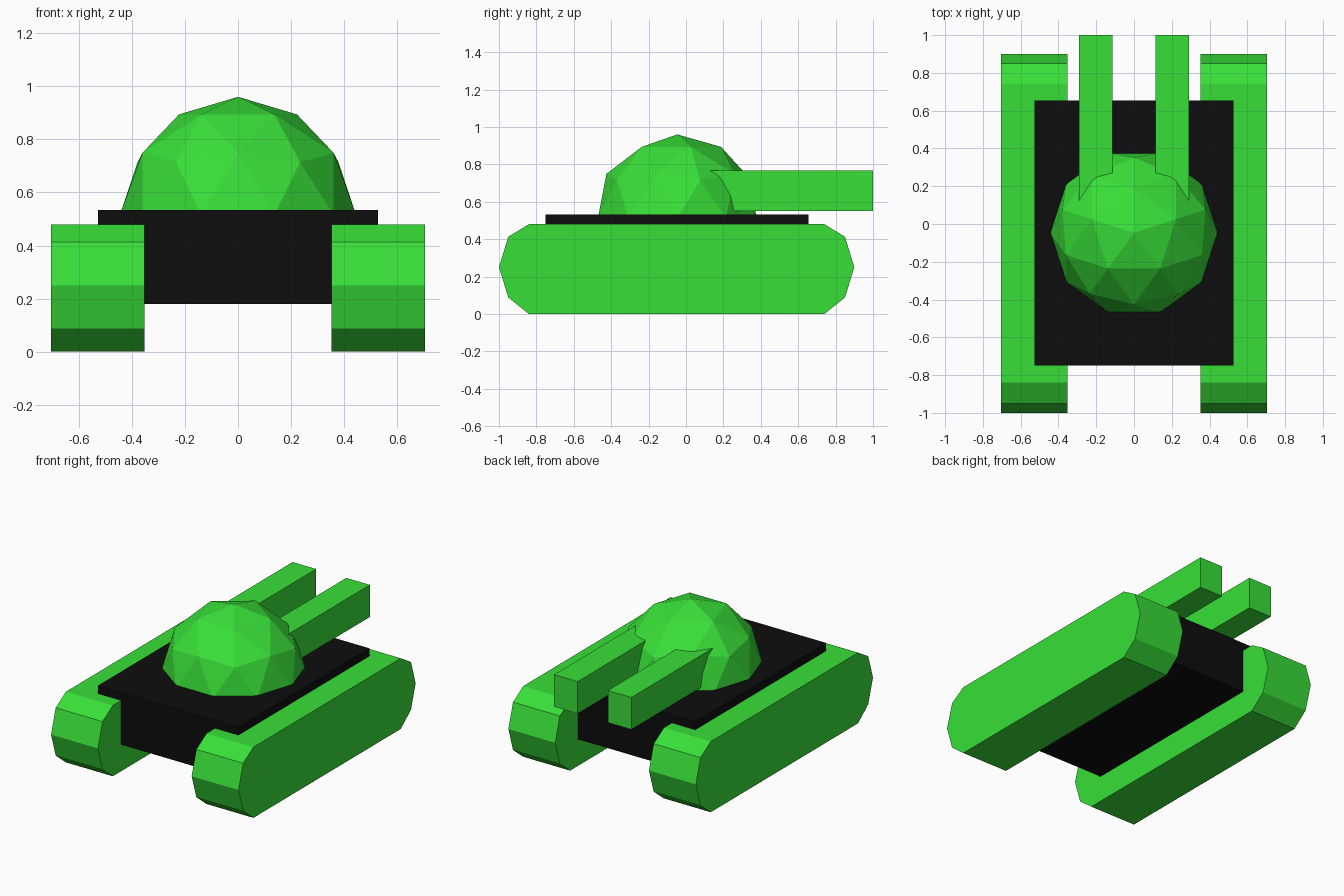
import bpy, bmesh, math
from mathutils import Matrix

if "Cube" in bpy.data.objects:
    bpy.data.objects.remove(bpy.data.objects["Cube"])


def material(name, rgb):
    m = bpy.data.materials.new(name)
    m.diffuse_color = (*rgb, 1.0)
    m.use_nodes = True
    m.node_tree.nodes["Principled BSDF"].inputs["Base Color"].default_value = m.diffuse_color
    return m


GREEN = material("bright green", (0.04, 0.74, 0.04))
BLACK = material("black", (0.004, 0.004, 0.004))


def add_object(name, bm, mat):
    bmesh.ops.recalc_face_normals(bm, faces=bm.faces)
    mesh = bpy.data.meshes.new(name)
    bm.to_mesh(mesh)
    bm.free()
    mesh.materials.append(mat)
    ob = bpy.data.objects.new(name, mesh)
    bpy.context.collection.objects.link(ob)
    return ob


def box(name, lo, hi, mat):
    bm = bmesh.new()
    bmesh.ops.create_cube(bm, size=1)
    for v in bm.verts:
        v.co = [(a + b) / 2 + c * (b - a) for a, b, c in zip(lo, hi, v.co)]
    return add_object(name, bm, mat)


def extruded_x(name, profile, x0, x1, mat):
    bm = bmesh.new()
    face = bm.faces.new([bm.verts.new((x0, y, z)) for y, z in profile])
    ext = bmesh.ops.extrude_face_region(bm, geom=[face])
    # the starting face stays as the closing cap
    for g in ext["geom"]:
        if isinstance(g, bmesh.types.BMVert):
            g.co.x = x1
    if not face.is_valid or len(bm.faces) < len(profile) + 2:
        bmesh.ops.holes_fill(bm, edges=bm.edges, sides=0)
    return add_object(name, bm, mat)


# Tracks: ten-sided side profile, one on each side
half = [(-0.84, 0.0), (-0.95, 0.088), (-1.0, 0.25), (-0.95, 0.413), (-0.84, 0.48)]
profile = half + [(-0.1 - y, z) for y, z in reversed(half)]
for side, s in (("left", -1), ("right", 1)):
    extruded_x(side + "_track", profile, s * 0.352, s * 0.704, GREEN)

# Hull
box("hull", (-0.528, -0.75, 0.18), (0.528, 0.655, 0.533), BLACK)

# Turret: upper half of a low-poly icosphere
bm = bmesh.new()
bmesh.ops.create_icosphere(bm, subdivisions=2, radius=0.445,
                           matrix=Matrix.Rotation(math.pi / 2, 4, 'Z'))
bmesh.ops.delete(bm, geom=[v for v in bm.verts if v.co.z < -0.01], context='VERTS')
bmesh.ops.holes_fill(bm, edges=[e for e in bm.edges if e.is_boundary], sides=0)
bmesh.ops.translate(bm, verts=bm.verts, vec=(0, -0.047, 0.515))
add_object("turret", bm, GREEN)

# Twin square barrels
for side, s in (("left", -1), ("right", 1)):
    a, b = sorted((s * 0.113, s * 0.29))
    box(side + "_barrel", (a, 0.0, 0.55), (b, 1.0, 0.768), GREEN)
